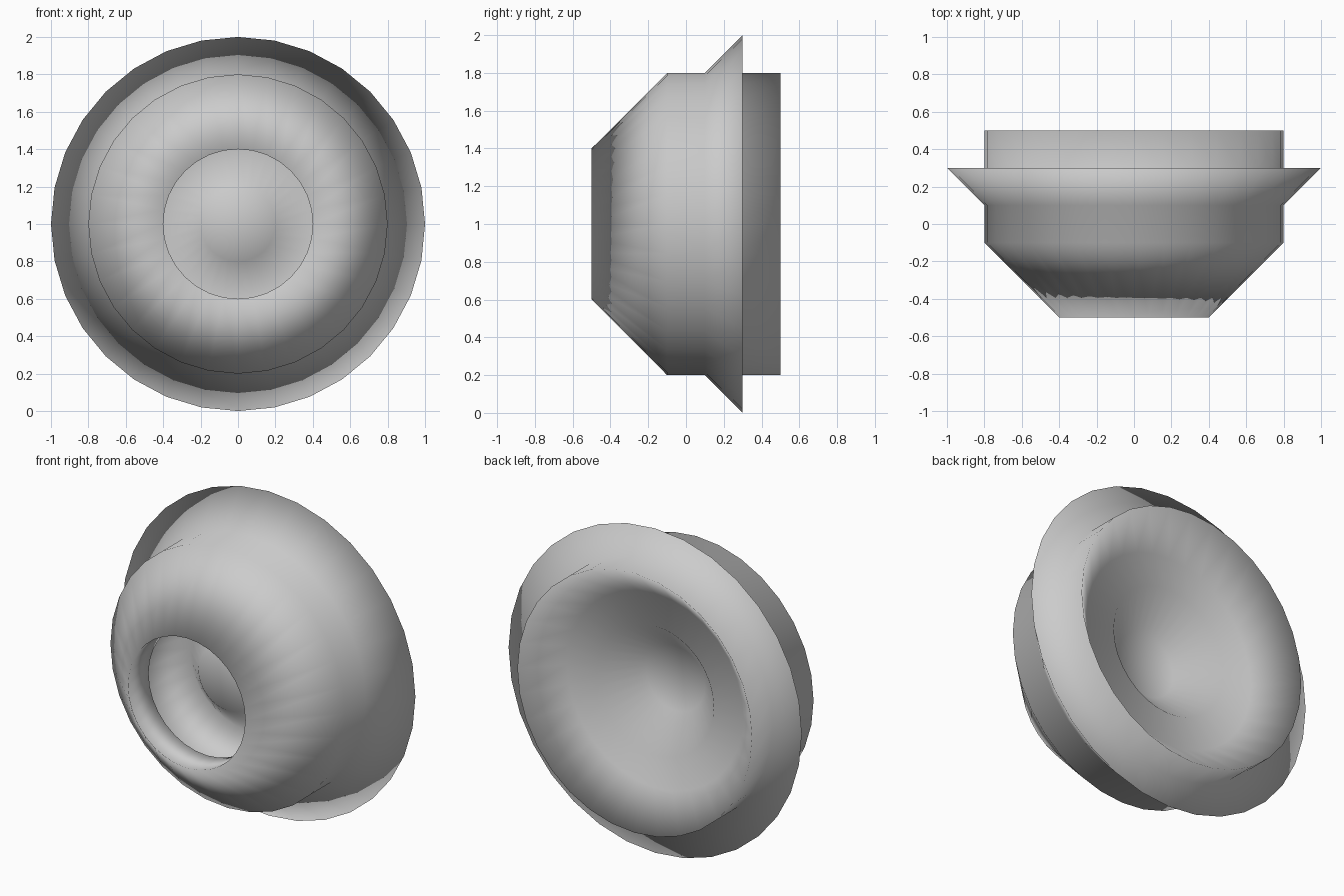
import bpy, bmesh, math

if "Cube" in bpy.data.objects:
    bpy.data.objects.remove(bpy.data.objects["Cube"])

SEGMENTS = 32
CENTRE_Z = 1.0

# Lathe profile as (radius, y): thick wall, from the back centre round to the front centre
PROFILE = [
    (0.0, 0.1), (0.2, 0.1), (0.4, 0.3), (0.6, 0.3), (0.8, 0.5),      # back dish
    (0.8, 0.3), (1.0, 0.3), (0.8, 0.1),                              # flange
    (0.8, -0.1), (0.4, -0.5),                                        # outer wall and front cone
    (0.4, -0.3), (0.6, -0.1), (0.4, 0.1), (0.2, -0.1), (0.0, -0.1),  # mouth, undercut, inner boss
]


def lathe(name, profile):
    bm = bmesh.new()
    rings = []
    for r, y in profile:
        count = SEGMENTS if r > 0 else 1
        ring = []
        for i in range(count):
            a = 2 * math.pi * i / SEGMENTS
            ring.append(bm.verts.new((r * math.sin(a), y, CENTRE_Z + r * math.cos(a))))
        rings.append(ring)
    for a, b in zip(rings, rings[1:]):
        for i in range(SEGMENTS):
            j = (i + 1) % SEGMENTS
            if len(a) == 1:
                bm.faces.new((a[0], b[i], b[j]))
            elif len(b) == 1:
                bm.faces.new((a[i], a[j], b[0]))
            else:
                bm.faces.new((a[i], a[j], b[j], b[i]))
    bmesh.ops.recalc_face_normals(bm, faces=bm.faces)
    for f in bm.faces:
        f.smooth = True
    mesh = bpy.data.meshes.new(name)
    bm.to_mesh(mesh)
    bm.free()
    obj = bpy.data.objects.new(name, mesh)
    bpy.context.collection.objects.link(obj)
    return obj


# Round flanged housing turned about the y axis
lathe("flanged_housing", PROFILE)
